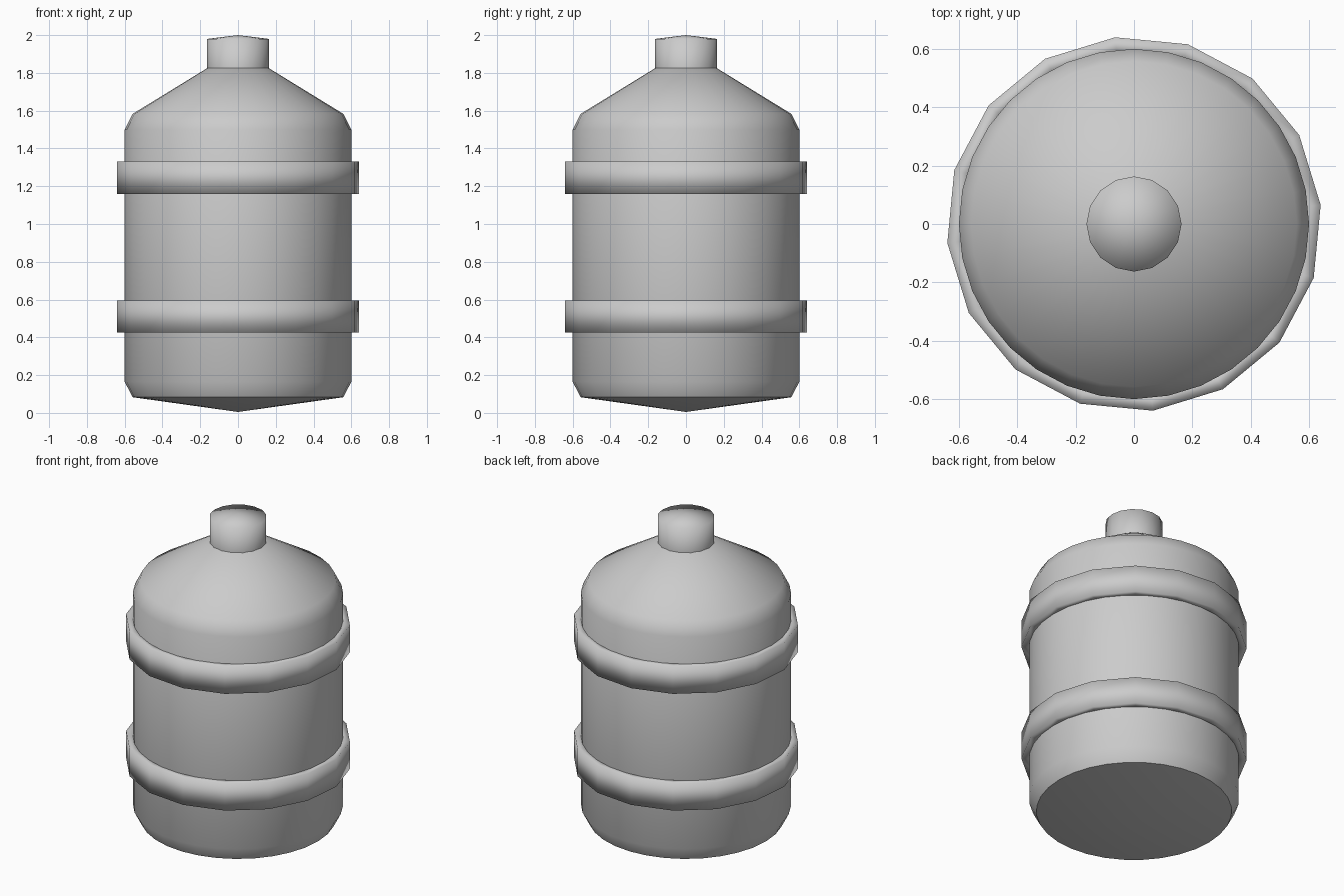
import bpy, bmesh, math

if "Cube" in bpy.data.objects:
    bpy.data.objects.remove(bpy.data.objects["Cube"])

def lathe(name, profile, sides, offset=0.0, closed=False, angle=None):
    """Spin a (radius, z) profile around the z axis."""
    bm = bmesh.new()
    rings = []
    for r, z in profile:
        if r == 0:
            rings.append([bm.verts.new((0, 0, z))] * sides)
        else:
            rings.append([bm.verts.new((r * math.cos(offset + math.tau * i / sides),
                                        r * math.sin(offset + math.tau * i / sides), z))
                          for i in range(sides)])
    pairs = list(zip(rings, rings[1:]))
    if closed:
        pairs.append((rings[-1], rings[0]))
    for a, b in pairs:
        for i in range(sides):
            j = (i + 1) % sides
            bm.faces.new(dict.fromkeys((a[i], a[j], b[j], b[i])))
    bmesh.ops.recalc_face_normals(bm, faces=bm.faces)
    mesh = bpy.data.meshes.new(name)
    bm.to_mesh(mesh)
    bm.free()
    obj = bpy.data.objects.new(name, mesh)
    bpy.context.collection.objects.link(obj)
    bpy.ops.object.select_all(action='DESELECT')
    obj.select_set(True)
    bpy.context.view_layer.objects.active = obj
    if angle is None:
        bpy.ops.object.shade_smooth()
    else:
        bpy.ops.object.shade_smooth_by_angle(angle=math.radians(angle))
    return obj

# Tank body with bevelled shoulder and shallow conical base
lathe("tank_body", [(0, 0.005), (0.558, 0.083), (0.6, 0.165), (0.6, 1.5),
                    (0.558, 1.583), (0.155, 1.83), (0, 1.83)], 32, angle=45)

# Neck with low domed cap
lathe("neck", [(0.163, 1.815), (0.163, 1.98), (0, 2.0)], 16)

# Two faceted reinforcing bands
for name, z in (("lower_band", 0.425), ("upper_band", 1.16)):
    lathe(name, [(0.585, z), (0.643, z), (0.643, z + 0.17), (0.585, z + 0.17)],
          16, offset=math.radians(5.8), closed=True)
